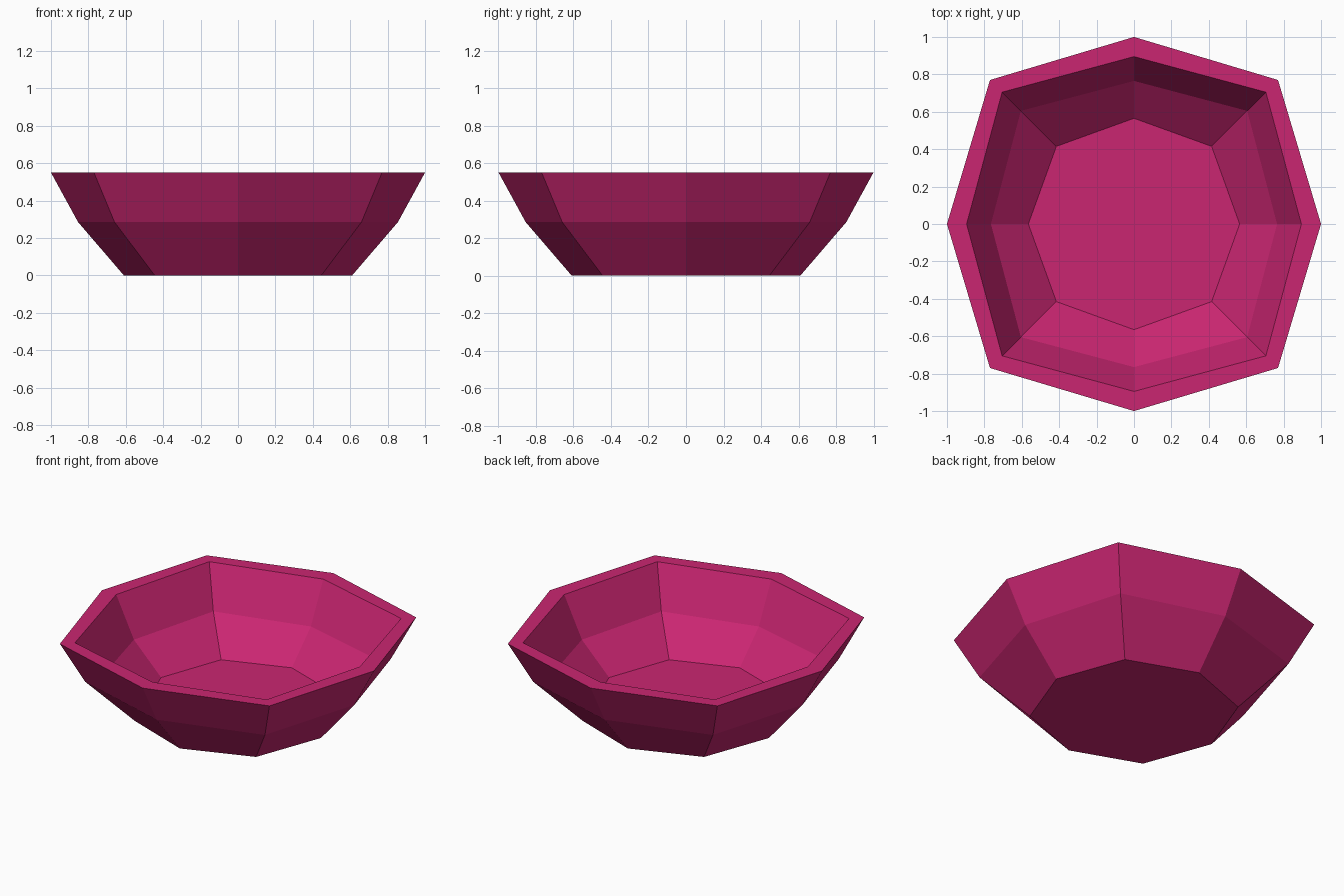
import bpy, bmesh

cube = bpy.data.objects.get("Cube")
if cube:
    bpy.data.objects.remove(cube, do_unlink=True)

# Single colour
pink = bpy.data.materials.new("deep_pink")
pink.use_nodes = True
colour = (0.59, 0.019, 0.165, 1)
pink.diffuse_color = colour
pink.node_tree.nodes["Principled BSDF"].inputs["Base Color"].default_value = colour

# Wall profile from outer base, over the rim, to the inner floor:
# (side corner radius, diagonal corner coordinate, height)
profile = [
    (0.61, 0.445, 0.0),
    (0.855, 0.66, 0.285),
    (1.0, 0.77, 0.55),
    (0.895, 0.705, 0.55),
    (0.765, 0.605, 0.285),
    (0.565, 0.415, 0.087),
]


def octagon(bm, r, d, z):
    """Ring of eight corners, alternating side and diagonal."""
    corners = [(r, 0), (d, d), (0, r), (-d, d), (-r, 0), (-d, -d), (0, -r), (d, -d)]
    return [bm.verts.new((x, y, z)) for x, y in corners]


# Bowl body lofted through the rings, closed by the base and the floor
bm = bmesh.new()
rings = [octagon(bm, *p) for p in profile]
for low, high in zip(rings, rings[1:]):
    for i in range(8):
        j = (i + 1) % 8
        bm.faces.new((low[i], low[j], high[j], high[i]))
bm.faces.new(rings[0][::-1])
bm.faces.new(rings[-1])
bmesh.ops.recalc_face_normals(bm, faces=bm.faces)

mesh = bpy.data.meshes.new("bowl")
bm.to_mesh(mesh)
bm.free()
mesh.materials.append(pink)
bowl = bpy.data.objects.new("bowl", mesh)
bpy.context.collection.objects.link(bowl)
